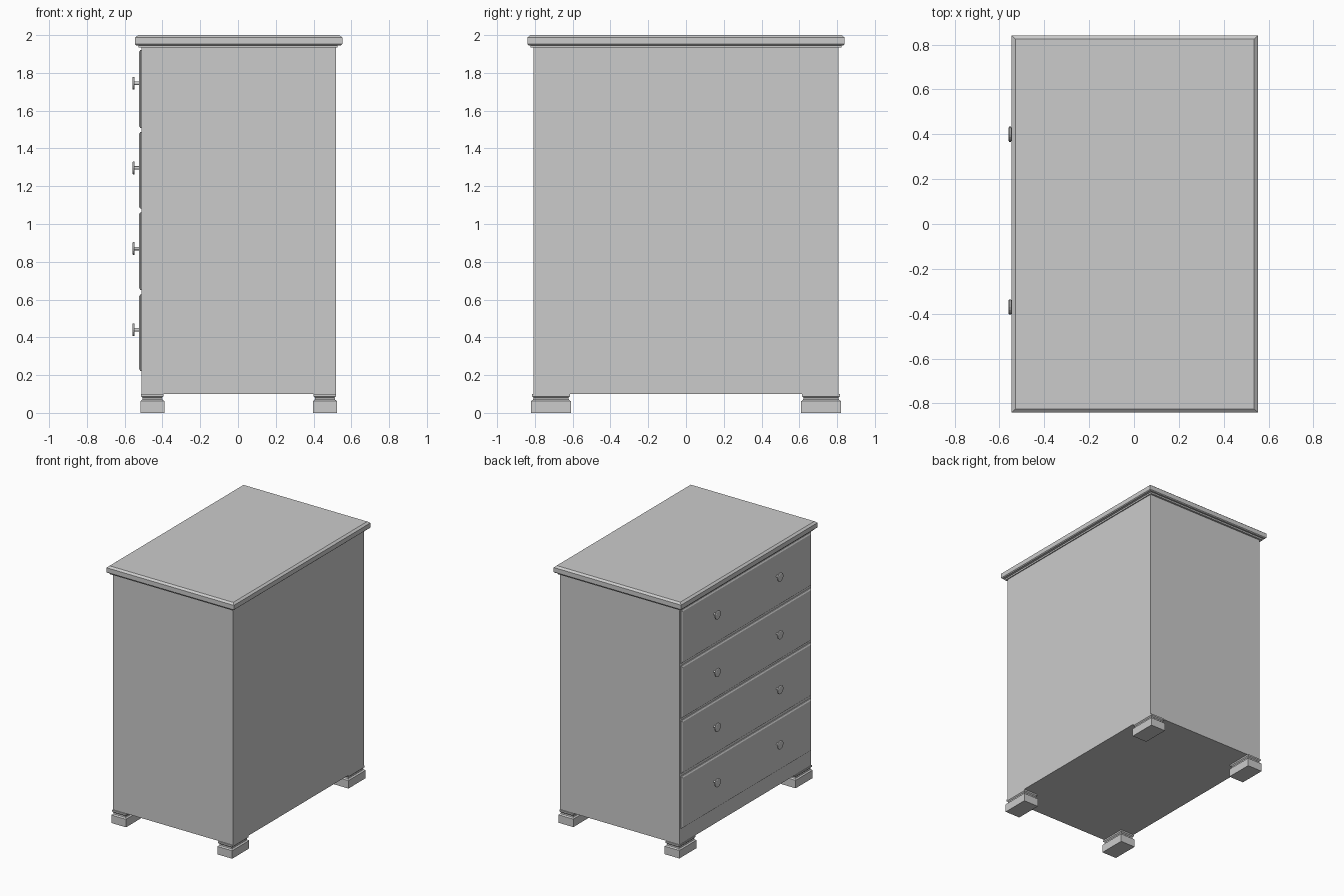
import bpy, bmesh
from mathutils import Vector

cube = bpy.data.objects.get("Cube")
if cube:
    bpy.data.objects.remove(cube, do_unlink=True)

grey = bpy.data.materials.new("plain grey")
grey.use_nodes = True
colour = (0.6, 0.6, 0.6, 1)
grey.diffuse_color = colour
grey.node_tree.nodes["Principled BSDF"].inputs["Base Color"].default_value = colour


def finish(name, bm):
    bmesh.ops.recalc_face_normals(bm, faces=bm.faces[:])
    mesh = bpy.data.meshes.new(name)
    bm.to_mesh(mesh)
    bm.free()
    mesh.materials.append(grey)
    obj = bpy.data.objects.new(name, mesh)
    bpy.context.collection.objects.link(obj)
    return obj


def moulded_block(name, a, b, steps, facing="up"):
    """Stack rectangles (height, inset) along +z, or along -x for drawer fronts."""
    bm = bmesh.new()
    rings = []
    for h, inset in steps:
        a0, a1 = a[0] + inset, a[1] - inset
        b0, b1 = b[0] + inset, b[1] - inset
        ring = []
        for u, v in ((a0, b0), (a1, b0), (a1, b1), (a0, b1)):
            ring.append(bm.verts.new((u, v, h) if facing == "up" else (-h, u, v)))
        rings.append(ring)
    for low, high in zip(rings, rings[1:]):
        for i in range(4):
            j = (i + 1) % 4
            bm.faces.new((low[i], low[j], high[j], high[i]))
    bm.faces.new(rings[0])
    bm.faces.new(rings[-1])
    return finish(name, bm)


def turned_knob(name, y, z, profile, sides=16):
    """Revolve (distance, radius) points around an axis along -x."""
    bm = bmesh.new()
    verts = [bm.verts.new((-d, y, z + r)) for d, r in profile]
    edges = [bm.edges.new(pair) for pair in zip(verts, verts[1:])]
    bmesh.ops.spin(bm, geom=verts + edges, cent=(0, y, z), axis=Vector((1, 0, 0)),
                   angle=6.283185, steps=sides)
    bmesh.ops.remove_doubles(bm, verts=bm.verts[:], dist=0.0003)
    return finish(name, bm)


# Carcass
moulded_block("cabinet_body", (-0.51, 0.52), (-0.807, 0.807), [(0.1, 0), (1.945, 0)])

# Top slab with chamfered rim and the lip beneath it
moulded_block("under_top_lip", (-0.527, 0.528), (-0.822, 0.822), [(1.934, 0), (1.948, 0)])
moulded_block("top_slab", (-0.545, 0.552), (-0.84, 0.84),
              [(1.946, 0.006), (1.952, 0), (1.987, 0), (2.0, 0.016)])

# Moulded feet
foot_steps = [(0, 0), (0.062, 0), (0.07, 0.01), (0.08, 0.012), (0.088, 0.004), (0.1, 0.004)]
for end, xs in (("drawer_side", (-0.517, -0.39)), ("plain_side", (0.396, 0.524))):
    for side, ys in (("front", (-0.82, -0.61)), ("back", (0.61, 0.82))):
        moulded_block(f"foot_{side}_{end}", xs, ys, foot_steps)

# Drawer fronts, each with two knobs
drawer_steps = [(0.505, 0), (0.517, 0), (0.524, 0.011)]
knob_profile = [(0.52, 0), (0.52, 0.009), (0.547, 0.009), (0.547, 0.03),
                (0.549, 0.034), (0.556, 0.034), (0.559, 0.029), (0.559, 0)]
drawers = [(0.222, 0.627, 0.44), (0.651, 1.062, 0.87),
           (1.081, 1.487, 1.297), (1.508, 1.922, 1.745)]
for n, (bottom, top, knob_z) in enumerate(drawers, 1):
    moulded_block(f"drawer_front_{n}", (-0.797, 0.797), (bottom, top), drawer_steps, "out")
    for side, y in (("a", -0.37), ("b", 0.4)):
        turned_knob(f"knob_{n}{side}", y, knob_z, knob_profile)
